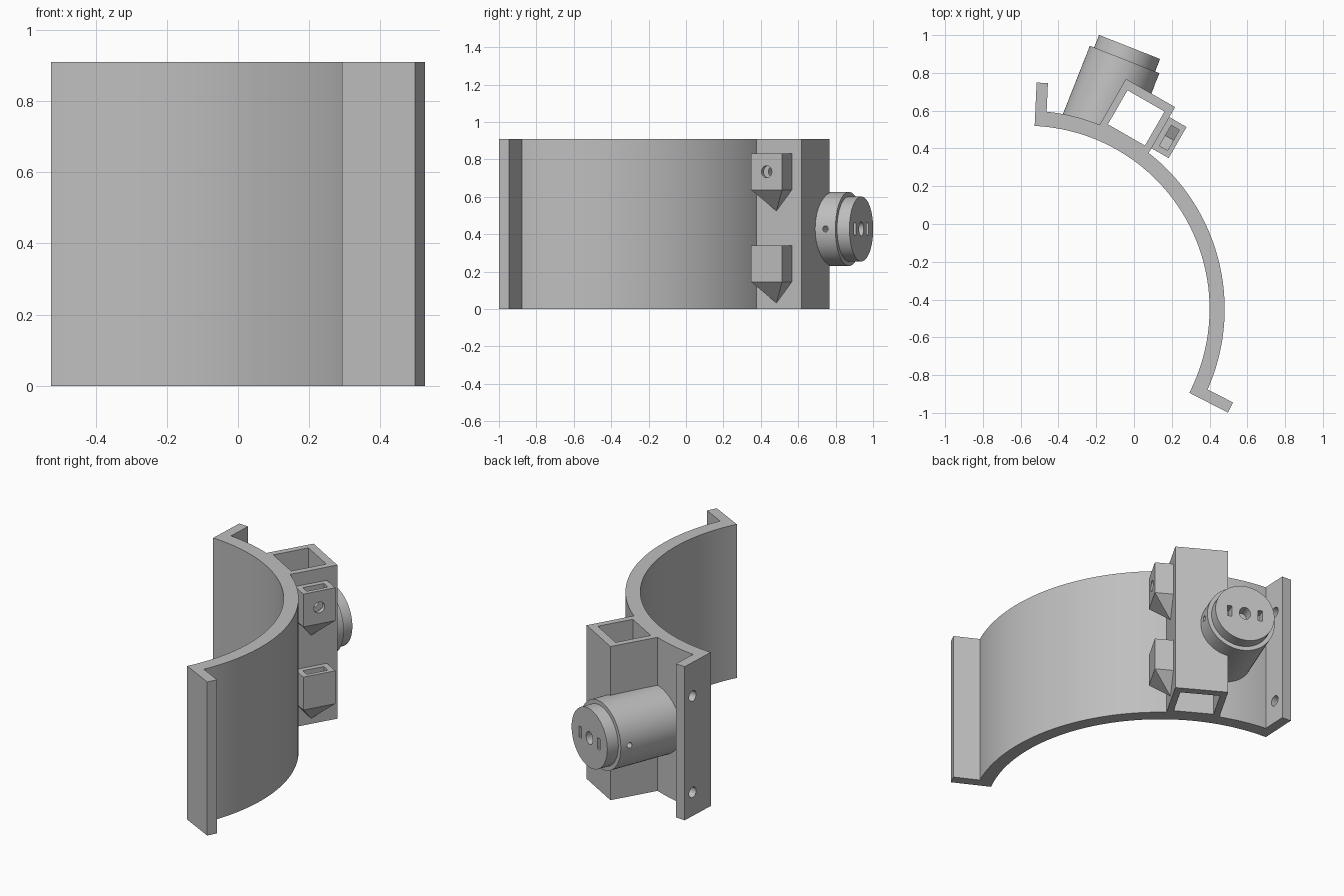
import bpy, bmesh
from math import radians, cos, sin, sqrt, pi
from mathutils import Matrix, Vector

if "Cube" in bpy.data.objects:
    bpy.data.objects.remove(bpy.data.objects["Cube"], do_unlink=True)

HEIGHT = 0.91
R_IN, R_OUT, R_LIP = 0.97, 1.05, 1.20
LIP = 0.06
START, END = radians(-27.2), radians(87.4)
CENTRE = Matrix.Translation((-0.57, -0.45, 0))

grey = bpy.data.materials.new("light grey plastic")
grey.use_nodes = True
GREY = (0.52, 0.52, 0.52, 1)
grey.diffuse_color = GREY
grey.node_tree.nodes["Principled BSDF"].inputs["Base Color"].default_value = GREY


def frame(angle):
    """Local axes on the arc: x outwards, y along the arc, z up."""
    return CENTRE @ Matrix.Rotation(angle, 4, 'Z')


def finish(name, bm, matrix):
    bm.transform(matrix)
    bmesh.ops.recalc_face_normals(bm, faces=bm.faces)
    mesh = bpy.data.meshes.new(name)
    bm.to_mesh(mesh)
    bm.free()
    mesh.materials.append(grey)
    obj = bpy.data.objects.new(name, mesh)
    bpy.context.collection.objects.link(obj)
    return obj


def prism(name, outline, z0, z1, matrix):
    bm = bmesh.new()
    face = bm.faces.new([bm.verts.new((x, y, z0)) for x, y in outline])
    new = bmesh.ops.extrude_face_region(bm, geom=[face])["geom"]
    bmesh.ops.translate(bm, vec=(0, 0, z1 - z0),
                        verts=[v for v in new if isinstance(v, bmesh.types.BMVert)])
    return finish(name, bm, matrix)


def box(name, x0, x1, y0, y1, z0, z1, matrix):
    return prism(name, [(x0, y0), (x1, y0), (x1, y1), (x0, y1)], z0, z1, matrix)


def rod(name, radius, start, end, matrix, sides=64, squash=1):
    """Cylinder between two local points."""
    start, end = Vector(start), Vector(end)
    axis = end - start
    bm = bmesh.new()
    bmesh.ops.create_cone(bm, cap_ends=True, segments=sides, radius1=radius,
                          radius2=radius, depth=axis.length)
    turn = axis.to_track_quat('Z', 'Y').to_matrix().to_4x4()
    bm.transform(Matrix.Translation((start + end) / 2) @ turn)
    bm.transform(Matrix.Diagonal((1, squash, 1, 1)))
    return finish(name, bm, matrix)


def cut(obj, cutters):
    bpy.context.view_layer.objects.active = obj
    for cutter in cutters:
        cutter.hide_render = True
        mod = obj.modifiers.new("cut", 'BOOLEAN')
        mod.operation = 'DIFFERENCE'
        mod.solver = 'EXACT'
        mod.object = cutter
        bpy.ops.object.modifier_apply(modifier=mod.name)
        bpy.data.objects.remove(cutter, do_unlink=True)


# Curved shell with a radial lip at each end
def polar(r, a, t=0):
    return (r * cos(a) - t * sin(a), r * sin(a) + t * cos(a))


STEPS = 64
foot = sqrt(R_OUT ** 2 - LIP ** 2)
inset = LIP / R_OUT
outline = [polar(R_IN, END + (START - END) * i / STEPS) for i in range(STEPS + 1)]
outline += [polar(R_LIP, START), polar(R_LIP, START, LIP), polar(foot, START, LIP)]
a0, a1 = START + inset, END - inset
outline += [polar(R_OUT, a0 + (a1 - a0) * i / STEPS) for i in range(1, STEPS)]
outline += [polar(foot, END, -LIP), polar(R_LIP, END, -LIP), polar(R_LIP, END)]
shell = prism("curved_shell", outline, 0, HEIGHT, CENTRE)
cut(shell, [rod("lip_hole", 0.031, (1.13, -0.1, z), (1.13, 0.1, z), frame(a), 32)
            for a in (START, END) for z in (0.14, 0.71)])

# Square channel standing on the back of the shell
side = frame(radians(60.1))
channel = box("square_channel", 1.02, 1.319, -0.15, 0.15, 0, HEIGHT, side)
cut(channel, [box("channel_bore", 1.063, 1.271, -0.113, 0.113, -0.1, 1, side)])

# Two nut holders with pyramid undersides on the channel wall
MID = 1.163
for name, z0 in (("lower_nut_holder", 0.145), ("upper_nut_holder", 0.637)):
    top, nut_z = z0 + 0.195, z0 + 0.097
    bm = bmesh.new()
    rings = [[bm.verts.new((x, y, z)) for x, y in
              ((MID - 0.095, -0.15), (MID + 0.095, -0.15),
               (MID + 0.095, -0.255), (MID - 0.095, -0.255))] for z in (z0, top)]
    apex = bm.verts.new((MID, -0.15, z0 - 0.113))
    bm.faces.new(rings[1])
    for i in range(4):
        j = (i + 1) % 4
        bm.faces.new((rings[0][i], rings[0][j], rings[1][j], rings[1][i]))
        bm.faces.new((rings[0][j], rings[0][i], apex))
    holder = finish(name, bm, side)
    # Nut pocket: pointed below, open above
    bm = bmesh.new()
    pocket = [(-0.0625, 0.15), (-0.0625, -0.036), (0, -0.072), (0.0625, -0.036), (0.0625, 0.15)]
    face = bm.faces.new([bm.verts.new((MID + x, -0.23, nut_z + z)) for x, z in pocket])
    new = bmesh.ops.extrude_face_region(bm, geom=[face])["geom"]
    bmesh.ops.translate(bm, vec=(0, 0.05, 0),
                        verts=[v for v in new if isinstance(v, bmesh.types.BMVert)])
    cut(holder, [finish("nut_pocket", bm, side),
                 rod("screw_hole", 0.032, (MID, -0.3, nut_z), (MID, -0.13, nut_z), side, 32)])
    cut(channel, [rod("screw_hole", 0.032, (MID, -0.2, nut_z), (MID, -0.08, nut_z), side, 32)])

# Round barrel, trimmed where it meets the channel
AXIS_Z = 0.428
out = frame(radians(68.5))
up = out @ Matrix.Translation((0, 0, AXIS_Z))
barrel = rod("barrel", 0.198, (1.02, 0, 0), (1.42, 0, 0), up)
cut(barrel, [box("channel_space", 0.9, 1.318, -0.149, 0.149, -0.1, 1, side),
             rod("pin_hole", 0.016, (1.363, -0.3, 0), (1.363, 0.3, 0), up, 24)])

# End cap with a flattened shaft hole and two slots
cap = rod("end_cap", 0.1735, (1.4, 0, 0), (1.491, 0, 0), up)
cut(cap, [rod("shaft_hole", 0.038, (1.41, 0, 0), (1.6, 0, 0), up, 24, 0.85)]
    + [box("slot", 1.43, 1.6, y - 0.014, y + 0.014, -0.033, 0.033, up) for y in (-0.09, 0.09)])

# Smooth the curved walls, keep edges crisp
for obj in (shell, barrel, cap, channel):
    bpy.ops.object.select_all(action='DESELECT')
    obj.select_set(True)
    bpy.context.view_layer.objects.active = obj
    bpy.ops.object.shade_smooth_by_angle(angle=radians(30))
